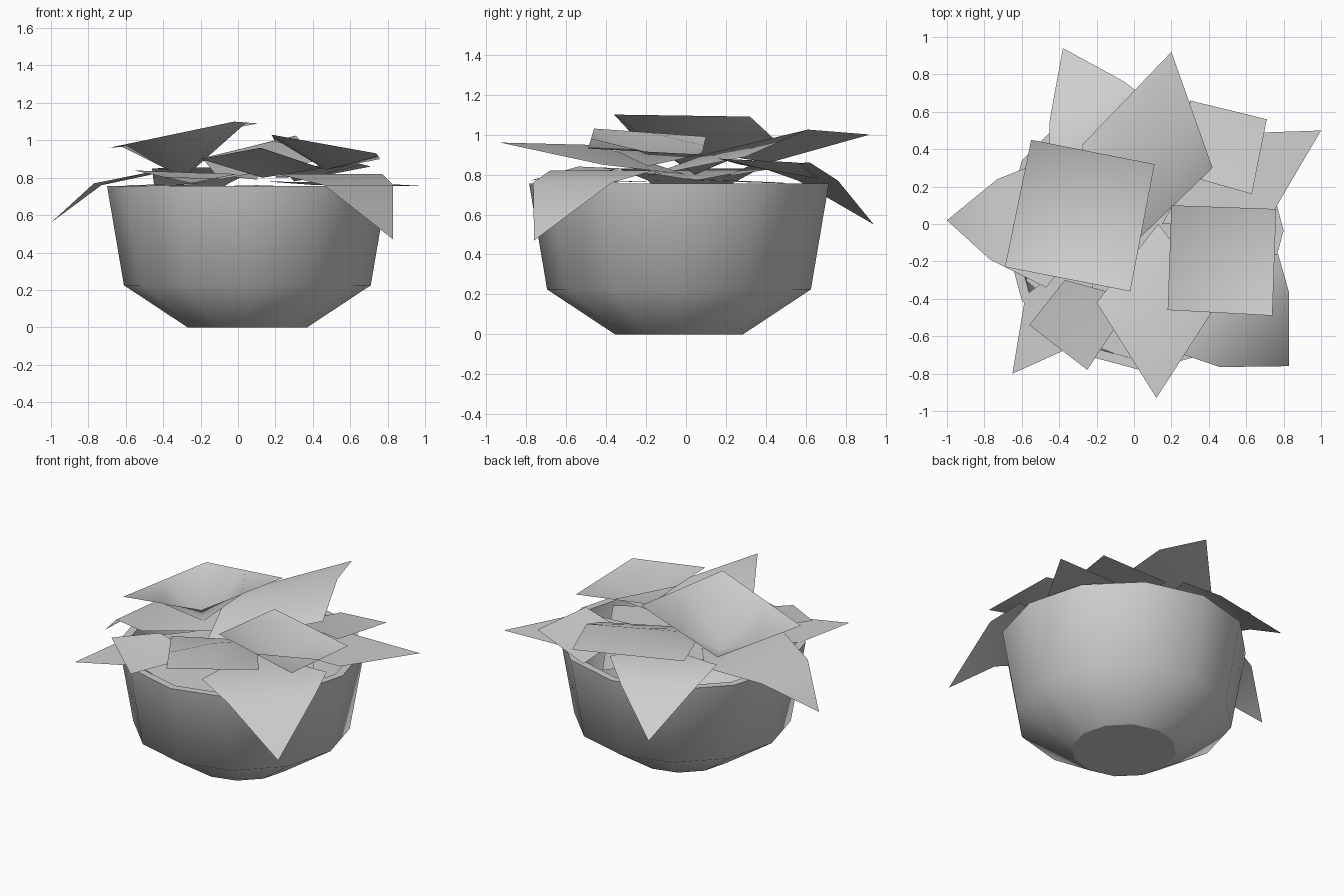
import bpy, bmesh, math
from mathutils import Vector

old = bpy.data.objects.get("Cube")
if old:
    bpy.data.objects.remove(old, do_unlink=True)

COLOUR = (0.62, 0.62, 0.62, 1)
grey = bpy.data.materials.new("plain grey")
grey.use_nodes = True
grey.diffuse_color = COLOUR
grey.node_tree.nodes["Principled BSDF"].inputs["Base Color"].default_value = COLOUR


def finish(bm, name):
    mesh = bpy.data.meshes.new(name)
    bm.to_mesh(mesh)
    bm.free()
    mesh.materials.append(grey)
    obj = bpy.data.objects.new(name, mesh)
    bpy.context.collection.objects.link(obj)
    return obj


# Bowl: a turned profile of (radius, height) rings, outside then inside
def bowl(profile, sides, centre):
    bm = bmesh.new()
    rings = []
    for r, z in profile:
        angles = [math.tau * i / sides for i in range(sides)]
        rings.append([bm.verts.new((centre[0] + r * math.cos(a),
                                    centre[1] + r * math.sin(a), z)) for a in angles])
    for k, (a, b) in enumerate(zip(rings, rings[1:])):
        for i in range(sides):
            j = (i + 1) % sides
            face = bm.faces.new((a[i], a[j], b[j], b[i]))
            face.smooth = k != 2
    bm.faces.new(rings[0][::-1])
    bm.faces.new(rings[-1])
    for edge in bm.edges:
        if any(not f.smooth for f in edge.link_faces):
            edge.smooth = False
    return finish(bm, "bowl")


bowl([(0.32, 0), (0.66, 0.225), (0.75, 0.755), (0.70, 0.755), (0.62, 0.25), (0.3, 0.04)],
     12, (0.05, -0.035))


# Leaf: four corners, a middle pulled down by sag, and a midline raised by fold
def leaf(name, corners, sag=0, fold=0, n=2):
    a, b, c, d = map(Vector, corners)
    bm = bmesh.new()
    grid = []
    for i in range(n + 1):
        row = []
        for j in range(n + 1):
            u, v = i / n, j / n
            p = a.lerp(b, u).lerp(d.lerp(c, u), v)
            ridge = 4 * v * (1 - v)
            p.z += ridge * (fold - sag * 4 * u * (1 - u))
            row.append(bm.verts.new(p))
        grid.append(row)
    for i in range(n):
        for j in range(n):
            bm.faces.new((grid[i][j], grid[i + 1][j], grid[i + 1][j + 1],
                          grid[i][j + 1])).smooth = True
    return finish(bm, name)


leaf("top_leaf", [(-.55, .45, .97), (-.69, -.23, .96), (-.02, -.36, 1.1), (.11, .32, 1.09)], sag=.23)
leaf("left_top_leaf", [(.18, -.46, 1.03), (.74, -.49, .93), (.76, .08, .9), (.2, .1, .99)], sag=.12)
leaf("back_tall_leaf", [(.2, .92, 1.0), (-.28, .42, .86), (-.1, -.2, .79), (.42, .3, .89)], fold=.08)
leaf("back_small_leaf", [(.3, .66, .78), (.24, .27, .85), (.63, .16, .88), (.71, .56, .86)], sag=.02)
leaf("left_flat_leaf", [(1, .5, .755), (.42, .48, .76), (.15, 0, .78), (.73, .04, .77)])
leaf("front_leaf", [(.12, -.93, .96), (.45, -.42, .85), (.13, 0, .8), (-.2, -.42, .9)], sag=-.07)
leaf("right_front_leaf", [(-.65, -.8, .75), (-.25, -.62, .76), (-.2, -.1, .77), (-.58, -.38, .76)])
leaf("right_small_leaf", [(-.56, -.54, .84), (-.25, -.78, .77), (0, -.4, .82), (-.37, -.3, .83)], sag=.02)
leaf("bed_leaf", [(-.58, -.3, .74), (-.1, -.7, .74), (.68, -.2, .74), (.2, .6, .74)])
leaf("front_bed_leaf", [(-.3, -.62, .75), (.05, -.75, .75), (.4, -.65, .75), (.1, -.3, .76)])


# Drooping leaf: tip, fold over the rim, wide part, tucked-in corner
def drooping_leaf(name, tip, fold, wide, inner):
    bm = bmesh.new()
    t, f0, f1, w0, w1, k = [bm.verts.new(p) for p in (tip, *fold, *wide, inner)]
    for verts in ((t, f0, f1), (f0, w0, w1, f1), (w0, k, w1)):
        bm.faces.new(verts).smooth = True
    bmesh.ops.recalc_face_normals(bm, faces=bm.faces)
    if sum(f.normal.z for f in bm.faces) < 0:
        bmesh.ops.reverse_faces(bm, faces=bm.faces)
    return finish(bm, name)


drooping_leaf("left_front_droop", (.83, -.76, .47), [(.83, -.37, .76), (.46, -.765, .76)],
              [(.77, -.16, .82), (.21, -.68, .82)], (.2, -.15, .8))
drooping_leaf("right_droop", (-1, .02, .56), [(-.73, .24, .76), (-.77, -.19, .77)],
              [(-.4, .37, .83), (-.47, -.34, .83)], (-.15, .05, .77))
drooping_leaf("back_droop", (-.38, .94, .55), [(-.45, .56, .77), (-.05, .76, .77)],
              [(-.46, .33, .85), (.13, .62, .86)], (.1, .2, .79))
